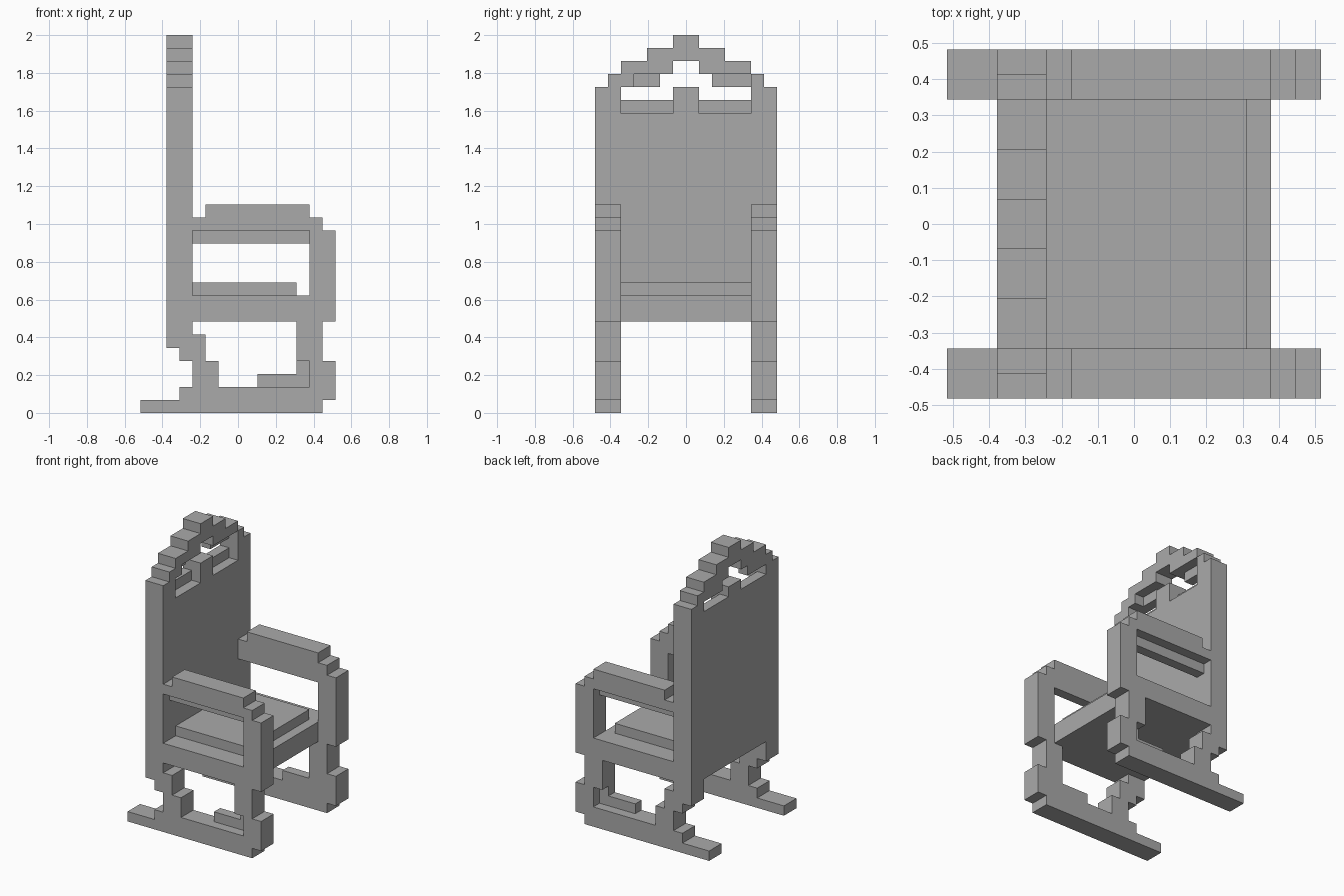
import bpy, bmesh, math
from mathutils import Vector

cube = bpy.data.objects.get("Cube")
if cube:
    bpy.data.objects.remove(cube)

U = 2 / 29            # size of one block
MID_X = 7.5           # block coordinate that lies on x = 0

grey = bpy.data.materials.new("plain_grey")
grey.use_nodes = True
grey.diffuse_color = (0.4, 0.4, 0.4, 1)
grey.node_tree.nodes["Principled BSDF"].inputs["Base Color"].default_value = (0.4, 0.4, 0.4, 1)

AXES = [Vector(a) for a in ((1, 0, 0), (0, 1, 0), (0, 0, 1))]


def box(x, y, z):
    """All block cells inside three (start, end) ranges."""
    return {(i, j, k) for i in range(*x) for j in range(*y) for k in range(*z)}


def build(name, cells):
    """Skin a set of cells with outer faces only and merge the flat areas."""
    bm = bmesh.new()
    corners = {}

    def vert(p):
        key = tuple(round(c) for c in p)
        if key not in corners:
            corners[key] = bm.verts.new(((key[0] - MID_X) * U, key[1] * U, key[2] * U))
        return corners[key]

    for cell in cells:
        for n in range(3):
            a, b, c = AXES[n], AXES[(n + 1) % 3], AXES[(n + 2) % 3]
            for side in (-1, 1):
                if tuple(round(v) for v in Vector(cell) + a * side) in cells:
                    continue
                p = Vector(cell) + (a if side > 0 else a * 0)
                loop = [p, p + b, p + b + c, p + c]
                bm.faces.new([vert(q) for q in loop[::side]])
    bmesh.ops.dissolve_limit(bm, angle_limit=math.radians(1),
                             verts=bm.verts[:], edges=bm.edges[:])
    mesh = bpy.data.meshes.new(name)
    bm.to_mesh(mesh)
    bm.free()
    mesh.materials.append(grey)
    obj = bpy.data.objects.new(name, mesh)
    bpy.context.collection.objects.link(obj)


# Side frame: full-width pieces as (x range, z range)
FRAME = [
    ((0, 14), (0, 1)), ((3, 15), (1, 2)),                       # runner
    ((4, 6), (2, 4)), ((3, 5), (4, 5)), ((4, 5), (5, 6)),       # stepped rear leg
    ((13, 15), (2, 4)), ((12, 14), (4, 7)),                     # front leg
    ((4, 15), (7, 9)),                                          # seat rail
    ((13, 15), (9, 14)),                                        # arm post
    ((4, 14), (14, 15)), ((5, 13), (15, 16)),                   # armrest
]
# Pieces only on the inner half of the frame
INNER = [((4, 13), (13, 14)), ((9, 13), (2, 3)), ((12, 13), (3, 4))]

frame = set()
for x, z in FRAME:
    frame |= box(x, (5, 7), z)
for x, z in INNER:
    frame |= box(x, (5, 6), z)
build("back_side_frame", frame)
build("front_side_frame", {(i, -1 - j, k) for i, j, k in frame})

# Seat and cushion
build("seat", box((4, 13), (-5, 5), (7, 9)))
build("seat_cushion", box((4, 12), (-5, 5), (9, 10)))

# Backrest: pieces through both layers as (y range, z range)
BOTH = [
    ((-7, -5), (5, 7)), ((5, 7), (5, 7)),                       # post ends
    ((-7, 7), (7, 23)),                                         # panel
    ((-7, -5), (23, 25)), ((-1, 1), (23, 25)), ((5, 7), (23, 25)),
    ((-6, -4), (25, 26)), ((5, 6), (25, 26)),                   # stepped crest
    ((-5, -1), (26, 27)), ((1, 5), (26, 27)),
    ((-3, 3), (27, 28)), ((-1, 1), (28, 29)),
]
# Pieces only on the rear layer
REAR = [((-5, 5), (23, 24)), ((-4, -2), (25, 26)), ((2, 5), (25, 26))]

backrest = set()
for y, z in BOTH:
    backrest |= box((2, 4), y, z)
for y, z in REAR:
    backrest |= box((2, 3), y, z)
build("backrest", backrest)
